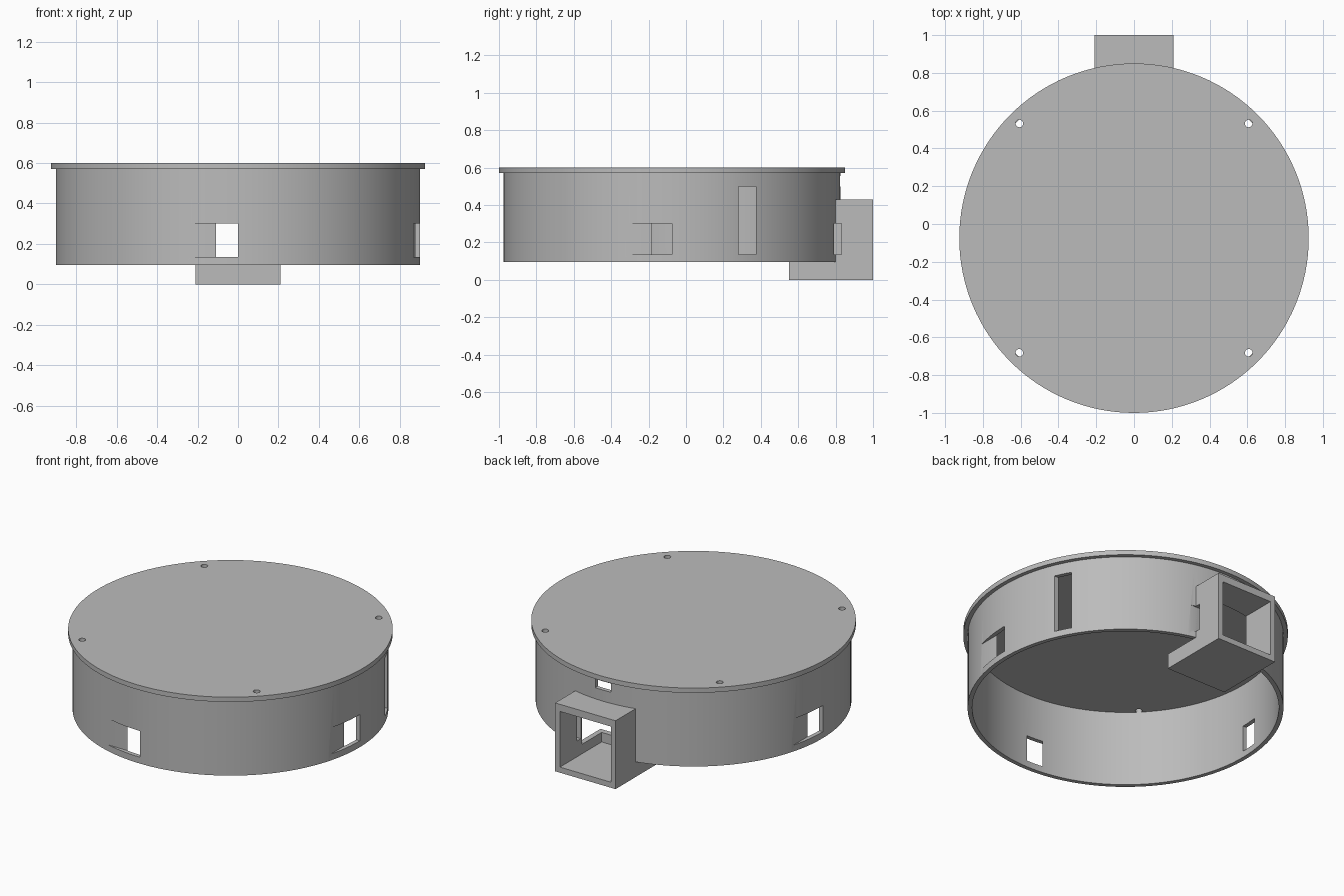
import bpy, math
from mathutils import Matrix

if "Cube" in bpy.data.objects:
    bpy.data.objects.remove(bpy.data.objects["Cube"])

CY = -0.075          # y of the drum axis
SEG = 128

grey = bpy.data.materials.new("plain grey")
grey.diffuse_color = (0.5, 0.5, 0.5, 1)
grey.use_nodes = True
grey.node_tree.nodes["Principled BSDF"].inputs["Base Color"].default_value = grey.diffuse_color


def box(name, x, y, z, turn=0):
    """Box from ranges; y is measured from the drum axis, turn is about that axis."""
    bpy.ops.mesh.primitive_cube_add(size=1)
    o = bpy.context.object
    o.name = name
    size = [r[1] - r[0] for r in (x, y, z)]
    mid = [(r[0] + r[1]) / 2 for r in (x, y, z)]
    o.data.transform(Matrix.Translation((0, CY, 0)) @ Matrix.Rotation(math.radians(turn), 4, 'Z')
                     @ Matrix.Translation(mid) @ Matrix.Diagonal((*size, 1)))
    return o


def cylinder(name, r, z0, z1, x=0, y=0, seg=SEG):
    bpy.ops.mesh.primitive_cylinder_add(radius=r, depth=z1 - z0, vertices=seg,
                                        location=(x, CY + y, (z0 + z1) / 2))
    o = bpy.context.object
    o.name = name
    return o


def cut(target, cutters):
    for c in cutters:
        m = target.modifiers.new("cut", 'BOOLEAN')
        m.operation, m.solver, m.object = 'DIFFERENCE', 'EXACT', c
        bpy.context.view_layer.objects.active = target
        bpy.ops.object.modifier_apply(modifier=m.name)
        bpy.data.objects.remove(c)


def finish(o):
    o.data.materials.clear()
    o.data.materials.append(grey)
    bpy.ops.object.select_all(action='DESELECT')
    o.select_set(True)
    bpy.context.view_layer.objects.active = o
    bpy.ops.object.shade_smooth_by_angle(angle=math.radians(25))


def side_window(turn):
    # slot shaving the drum wall on one side of a quarter axis
    return box("window_cutter", (-0.26, 0), (-0.906, -0.867), (0.135, 0.30), turn)


def cavity():
    return box("cavity_cutter", (-0.177, 0.177), (0.66, 1.2), (0.035, 0.385))


# Round lid with four screw holes
lid = cylinder("lid", 0.925, 0.57, 0.60)
cut(lid, [cylinder("hole_cutter", 0.02, 0.5, 0.7, sx * 0.607, sy * 0.607, 24)
          for sx in (-1, 1) for sy in (-1, 1)])
finish(lid)

# Drum wall, open below, with four side windows, a tall slot and rear openings
wall = cylinder("drum_wall", 0.90, 0.095, 0.57)
cut(wall, [cylinder("bore_cutter", 0.874, 0, 0.7)]
    + [side_window(t) for t in (0, 90, 180, 270)]
    + [box("tall_slot_cutter", (0.6, 1.1), (0.355, 0.45), (0.135, 0.50)),
       box("rear_slot_cutter", (-0.055, 0.055), (0.7, 1.0), (0.50, 0.555)),
       cavity()])
finish(wall)

# Rear socket: hollow box outside the wall and a shallow tray inside it
socket = box("rear_socket", (-0.21, 0.21), (0.625, 1.075), (0, 0.43))
cut(socket, [cylinder("inside_cutter", 0.885, 0.095, 0.7), cavity(), side_window(180)])
finish(socket)
